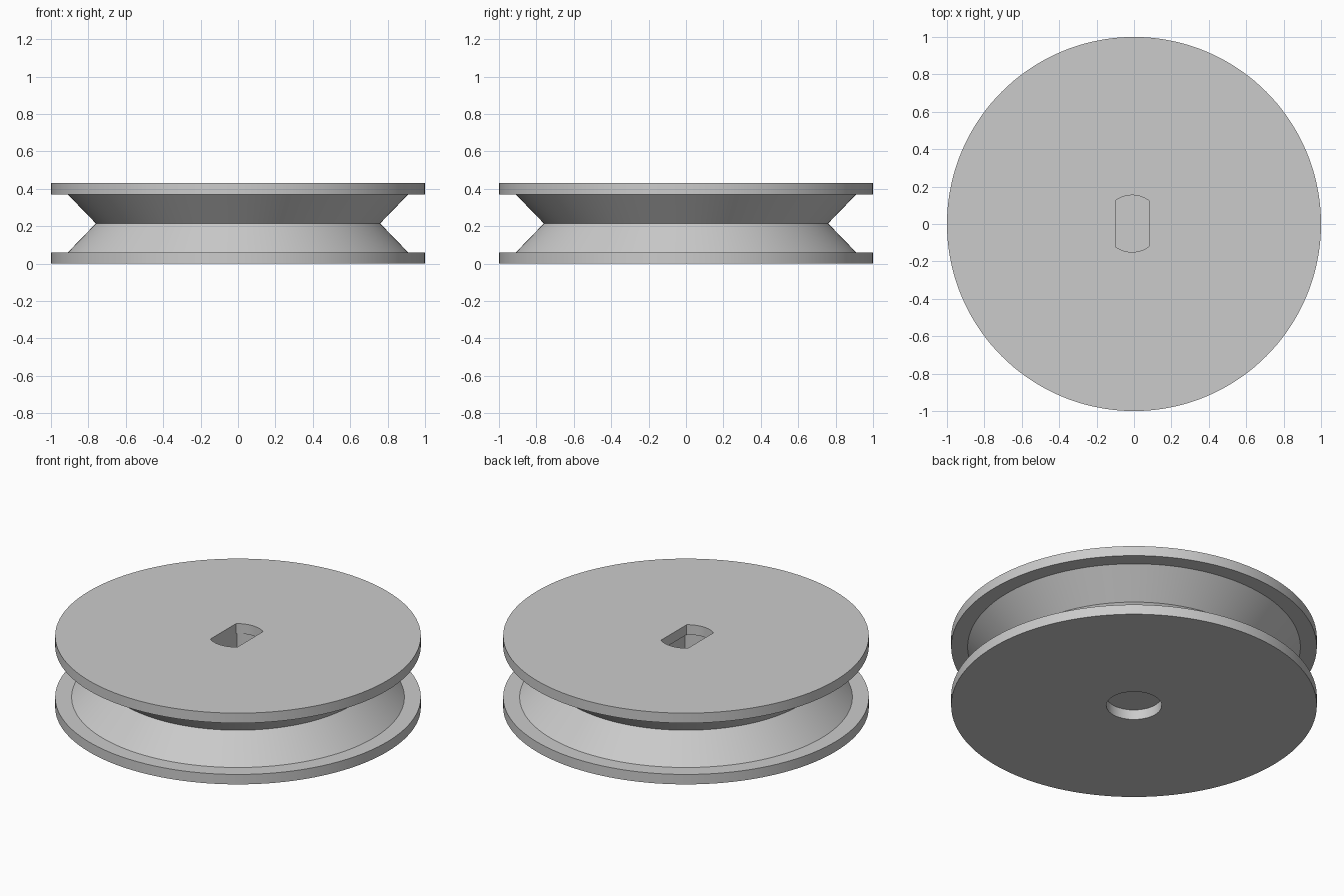
import bpy
import bmesh
import math

if "Cube" in bpy.data.objects:
    bpy.data.objects.remove(bpy.data.objects["Cube"], do_unlink=True)

HEIGHT, FLANGE = 0.43, 0.06
SEGMENTS = 144

grey = bpy.data.materials.new("light grey")
grey.use_nodes = True
colour = (0.6, 0.6, 0.6, 1)
grey.diffuse_color = colour
grey.node_tree.nodes["Principled BSDF"].inputs["Base Color"].default_value = colour


def finish(name, bm):
    bmesh.ops.recalc_face_normals(bm, faces=bm.faces)
    mesh = bpy.data.meshes.new(name)
    bm.to_mesh(mesh)
    bm.free()
    obj = bpy.data.objects.new(name, mesh)
    bpy.context.collection.objects.link(obj)
    mesh.materials.append(grey)
    return obj


def lathe(name, profile):
    """Closed solid turned about z from (radius, height) points."""
    bm = bmesh.new()
    rings = []
    for r, z in profile:
        rings.append([bm.verts.new((r * math.cos(i * math.tau / SEGMENTS),
                                    r * math.sin(i * math.tau / SEGMENTS), z))
                      for i in range(SEGMENTS)])
    for low, high in zip(rings, rings[1:]):
        for i in range(SEGMENTS):
            j = (i + 1) % SEGMENTS
            bm.faces.new((low[i], low[j], high[j], high[i]))
    bm.faces.new(rings[0])
    bm.faces.new(rings[-1])
    return finish(name, bm)


def shaft_cutter(name, radius, z0, z1, centre=(0, 0), flat=None):
    """Round prism, with two flats facing left and right if flat is given."""
    cx, cy = centre
    steps = 24
    half = math.acos(flat / radius) if flat else 0
    points = []
    for start, end in ((half, math.pi - half), (math.pi + half, math.tau - half)):
        count = steps + 1 if flat else steps
        for i in range(count):
            a = start + (end - start) * i / steps
            points.append((cx + radius * math.cos(a), cy + radius * math.sin(a)))
    bm = bmesh.new()
    base = bm.faces.new([bm.verts.new((x, y, z0)) for x, y in points])
    top = bmesh.ops.extrude_face_region(bm, geom=[base])["geom"]
    bmesh.ops.translate(bm, vec=(0, 0, z1 - z0),
                        verts=[v for v in top if isinstance(v, bmesh.types.BMVert)])
    cutter = finish(name, bm)
    cutter.hide_render = True
    return cutter


# Pulley wheel with two flanges and a V groove
wheel = lathe("pulley_wheel", [
    (1, 0), (1, FLANGE), (0.91, FLANGE), (0.76, HEIGHT / 2),
    (0.91, HEIGHT - FLANGE), (1, HEIGHT - FLANGE), (1, HEIGHT)])

# Round bore below, flat-sided shaft socket in the core and the upper flange
cutters = [
    shaft_cutter("lower_bore", 0.152, -0.1, FLANGE),
    shaft_cutter("core_bore", 0.165, FLANGE, HEIGHT - FLANGE, flat=0.1),
    shaft_cutter("upper_bore", 0.152, HEIGHT - FLANGE, HEIGHT + 0.1,
                 centre=(-0.01, 0.002), flat=0.09),
]
bpy.context.view_layer.objects.active = wheel
for cutter in cutters:
    mod = wheel.modifiers.new(cutter.name, "BOOLEAN")
    mod.operation = "DIFFERENCE"
    mod.solver = "EXACT"
    mod.object = cutter
    bpy.ops.object.modifier_apply(modifier=mod.name)
    bpy.data.objects.remove(cutter, do_unlink=True)

# Smooth turned surfaces with crisp rims
bpy.ops.object.select_all(action="DESELECT")
wheel.select_set(True)
bpy.ops.object.shade_smooth_by_angle(angle=math.radians(30))
